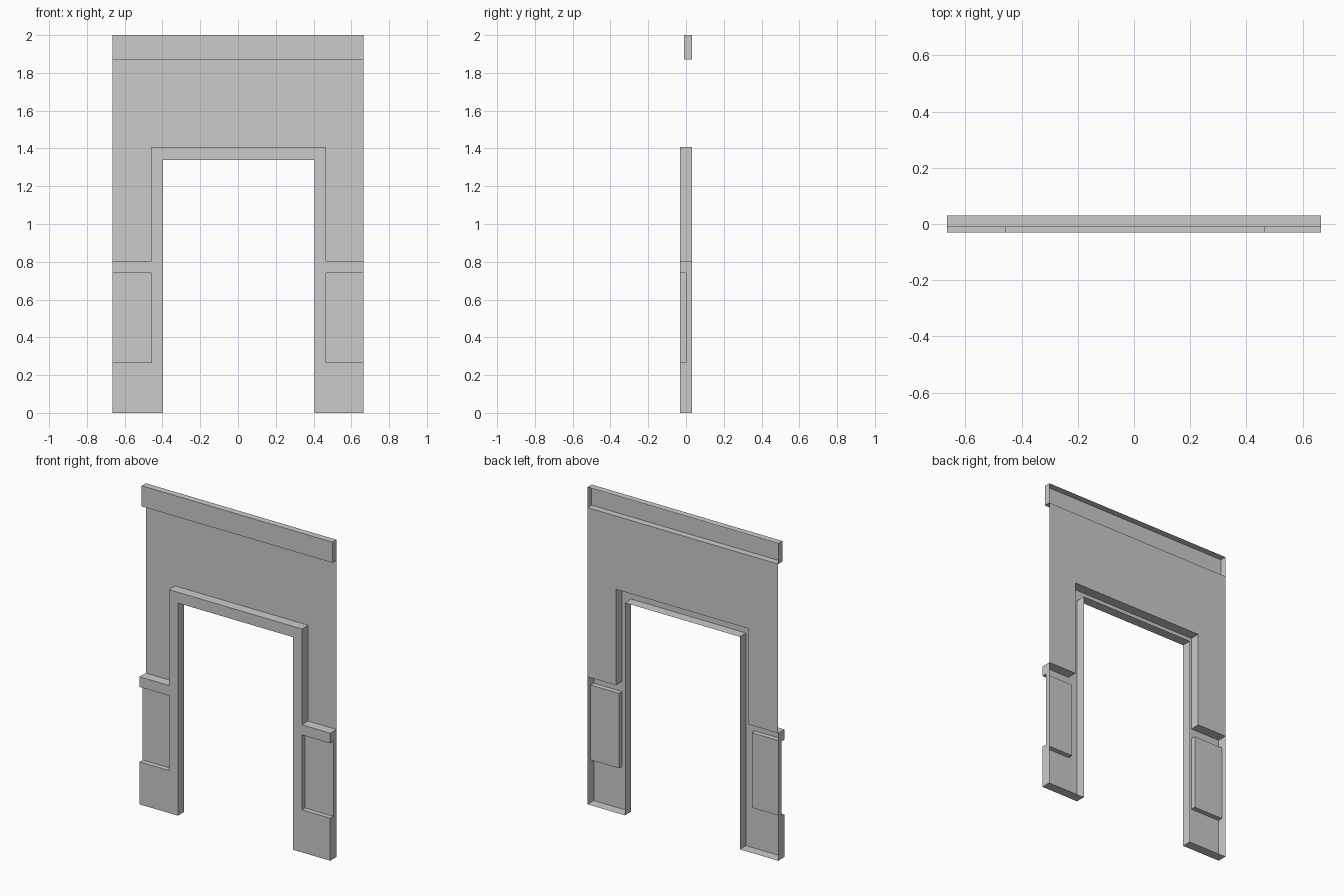
import bpy, bmesh

if "Cube" in bpy.data.objects:
    bpy.data.objects.remove(bpy.data.objects["Cube"])

# Main dimensions
W = 0.665                        # half width
FRONT, BACK = -0.031, 0.031      # depth limits
CORNICE_Y, PANEL_Y = -0.01, 0.0
TRIM_L, TRIM_R = -0.459, 0.467   # outer edges of door trim
JAMB_L, JAMB_R = -0.397, 0.404   # door opening
HEAD, TRIM_TOP, CORNICE_Z = 1.34, 1.408, 1.87
BASE_Z, RAIL_LO, RAIL_HI = 0.268, 0.74, 0.804


def shell(name, outline, y, depth=None):
    """Open-backed sheet: x/z outline (counter-clockwise from the front) at
    depth y; depth(a, b) gives how far back each edge returns, None = open."""
    bm = bmesh.new()
    ring = [bm.verts.new((x, y, z)) for x, z in outline]
    bm.faces.new(ring)
    n = len(ring)
    for i in range(n):
        a, b = ring[i], ring[(i + 1) % n]
        d = depth(outline[i], outline[(i + 1) % n]) if depth else None
        if d is not None:
            a2 = bm.verts.new((a.co.x, d, a.co.z))
            b2 = bm.verts.new((b.co.x, d, b.co.z))
            bm.faces.new((b, a, a2, b2))
    bmesh.ops.remove_doubles(bm, verts=bm.verts, dist=1e-5)
    mesh = bpy.data.meshes.new(name)
    bm.to_mesh(mesh)
    bm.free()
    obj = bpy.data.objects.new(name, mesh)
    bpy.context.collection.objects.link(obj)
    return obj


def rect(x0, x1, z0, z1):
    return [(x0, z0), (x1, z0), (x1, z1), (x0, z1)]


# Upper wall sheet, wrapping over the door trim
shell("upper_wall",
      [(W, RAIL_HI), (W, CORNICE_Z), (-W, CORNICE_Z), (-W, RAIL_HI),
       (TRIM_L, RAIL_HI), (TRIM_L, TRIM_TOP), (TRIM_R, TRIM_TOP), (TRIM_R, RAIL_HI)],
      BACK)

# Cornice band along the top
shell("cornice", rect(-W, W, CORNICE_Z, 2.0), CORNICE_Y, lambda a, b: BACK)


# Door surround: trim, chair rails and base blocks in one surface
def side(outer, trim):
    return [(outer, 0), (outer, BASE_Z), (trim, BASE_Z), (trim, RAIL_LO),
            (outer, RAIL_LO), (outer, RAIL_HI), (trim, RAIL_HI), (trim, TRIM_TOP)]


def surround_depth(a, b):
    in_recess = all(BASE_Z <= p[1] <= RAIL_LO for p in (a, b))
    on_outer_edge = abs(a[0]) == W and abs(b[0]) == W
    if in_recess:
        return None if on_outer_edge else PANEL_Y
    return BACK


shell("door_surround",
      side(W, TRIM_R) + side(-W, TRIM_L)[::-1]
      + [(JAMB_L, 0), (JAMB_L, HEAD), (JAMB_R, HEAD), (JAMB_R, 0)],
      FRONT, surround_depth)

# Recessed lower panels, returning to the back at the outer ends only
for name, x0, x1 in (("left_panel", -W, TRIM_L), ("right_panel", TRIM_R, W)):
    shell(name, rect(x0, x1, BASE_Z, RAIL_LO), PANEL_Y,
          lambda a, b: BACK if a[0] == b[0] and abs(a[0]) == W else None)
